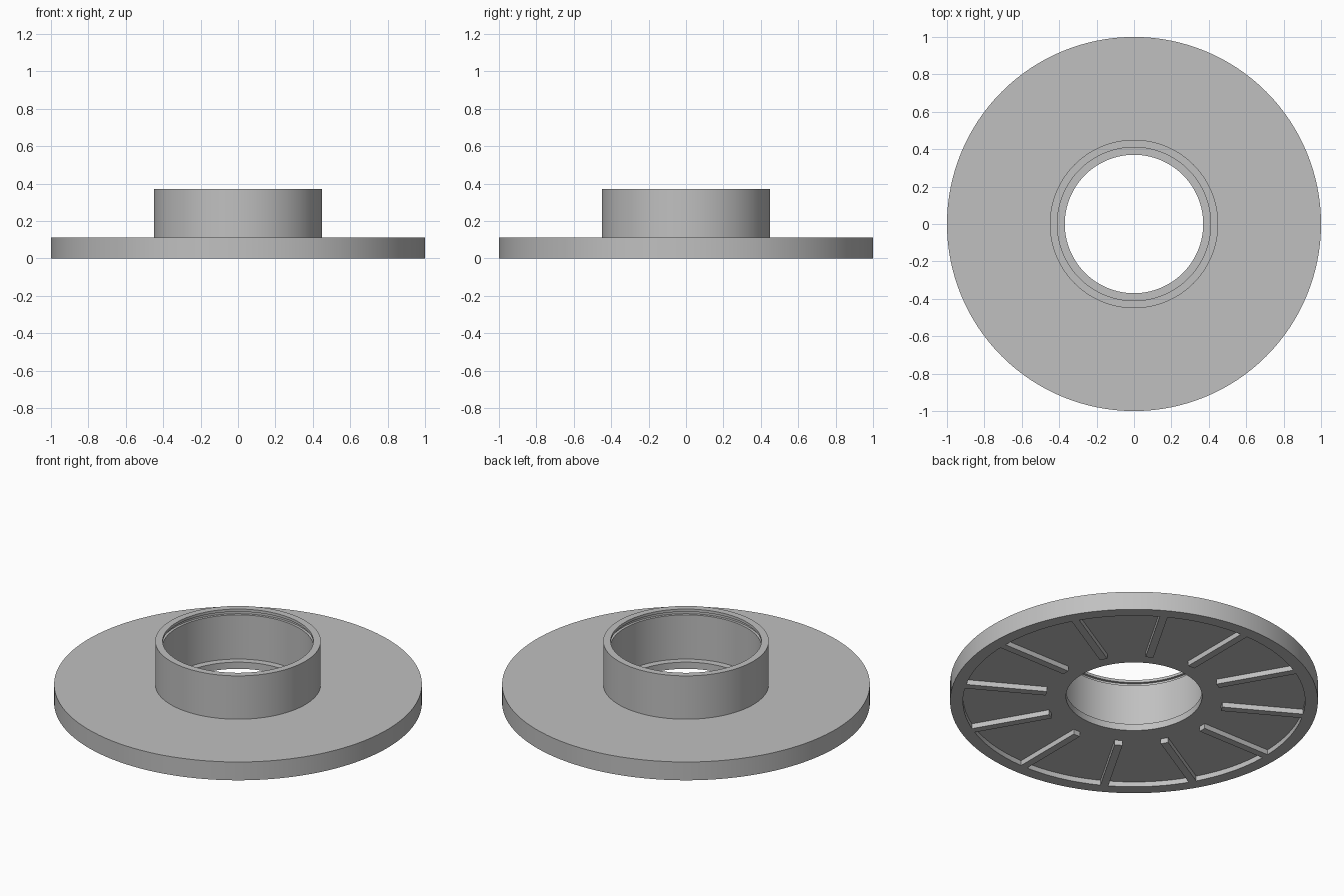
import bpy
import bmesh
from math import pi
from mathutils import Matrix, Vector

RIBS = 12
SEGMENTS = 128
RECESS = 0.03        # depth of the hollow underside
RIM_INNER = 0.93

cube = bpy.data.objects.get("Cube")
if cube:
    bpy.data.objects.remove(cube, do_unlink=True)

# One plain grey material
grey = bpy.data.materials.new("plain_grey")
grey.use_nodes = True
colour = (0.53, 0.53, 0.53, 1)
grey.diffuse_color = colour
grey.node_tree.nodes["Principled BSDF"].inputs["Base Color"].default_value = colour


def finish(name, bm):
    """Turn a bmesh into a named, smooth shaded object."""
    bmesh.ops.recalc_face_normals(bm, faces=bm.faces)
    mesh = bpy.data.meshes.new(name)
    bm.to_mesh(mesh)
    bm.free()
    mesh.materials.append(grey)
    obj = bpy.data.objects.new(name, mesh)
    bpy.context.collection.objects.link(obj)
    bpy.ops.object.select_all(action="DESELECT")
    obj.select_set(True)
    bpy.context.view_layer.objects.active = obj
    bpy.ops.object.shade_smooth_by_angle(angle=pi / 6)
    return obj


# Flange and hub: closed (radius, height) section turned about z
section = [
    (1, 0), (1, 0.11), (0.45, 0.11), (0.45, 0.37),            # outside
    (0.41, 0.37), (0.41, 0.354), (0.425, 0.354),              # lip and groove
    (0.425, 0.335), (0.41, 0.335),
    (0.41, 0.07), (0.37, 0.07), (0.37, RECESS),               # bore and ledge
    (RIM_INNER, RECESS), (RIM_INNER, 0),                      # hollow underside
]
bm = bmesh.new()
verts = [bm.verts.new((r, 0, z)) for r, z in section]
edges = [bm.edges.new((a, b)) for a, b in zip(verts, verts[1:] + verts[:1])]
bmesh.ops.spin(bm, geom=verts + edges, cent=(0, 0, 0), axis=(0, 0, 1),
               angle=2 * pi, steps=SEGMENTS, use_merge=False)
bmesh.ops.remove_doubles(bm, verts=bm.verts, dist=0.0001)
finish("flanged_hub", bm)

# Radial ribs under the flange, flush with the rim
inner, outer, width, top = 0.484, RIM_INNER + 0.003, 0.043, RECESS + 0.01
bm = bmesh.new()
for i in range(RIBS):
    place = (Matrix.Rotation(2 * pi * i / RIBS, 4, "Z")
             @ Matrix.Translation(Vector(((inner + outer) / 2, 0, top / 2)))
             @ Matrix.Diagonal((outer - inner, width, top, 1)))
    bmesh.ops.create_cube(bm, size=1, matrix=place)
finish("underside_ribs", bm)
